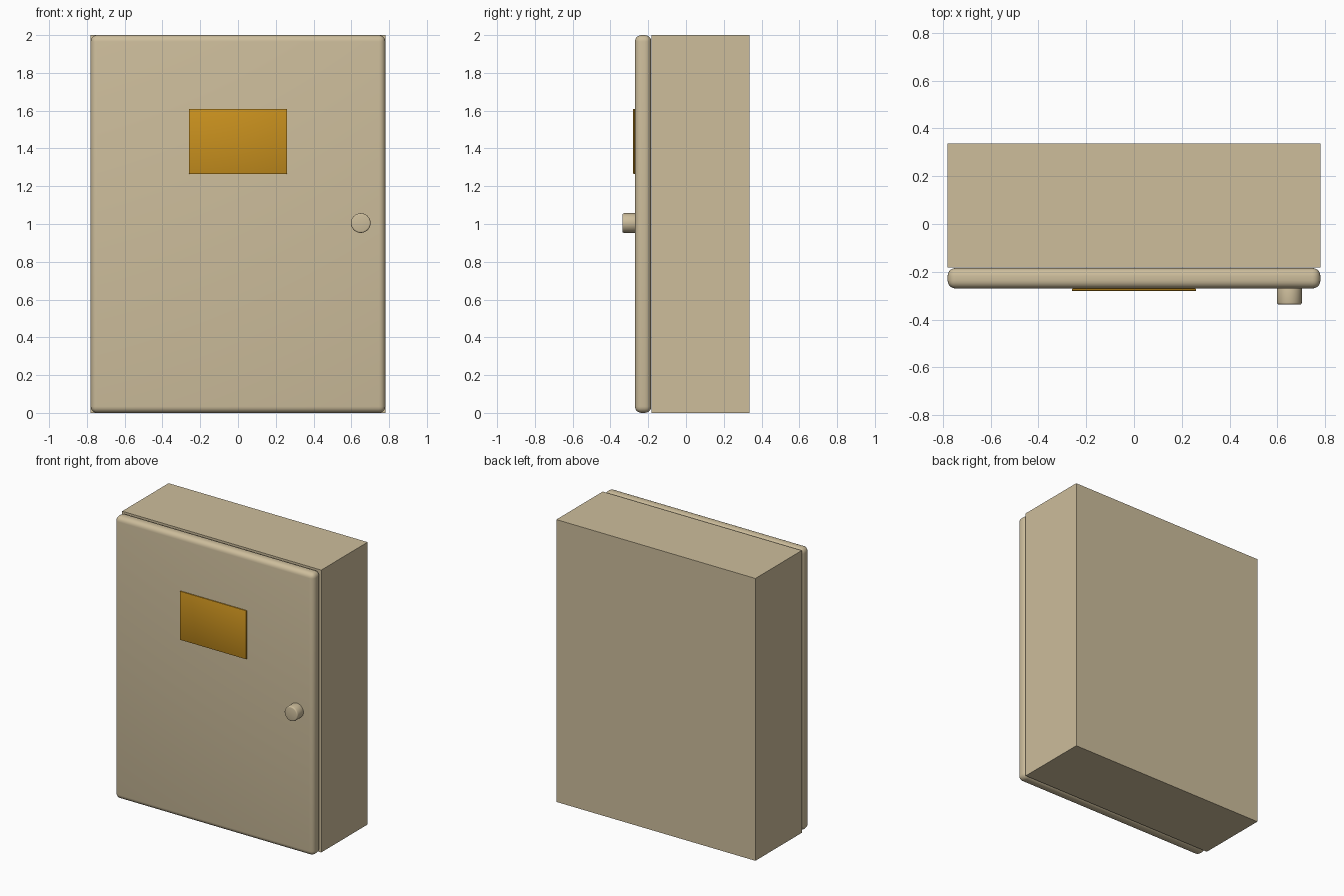
import bpy
import math

if "Cube" in bpy.data.objects:
    bpy.data.objects.remove(bpy.data.objects["Cube"])


def material(name, rgb):
    m = bpy.data.materials.new(name)
    m.diffuse_color = (*rgb, 1)
    m.use_nodes = True
    m.node_tree.nodes["Principled BSDF"].inputs["Base Color"].default_value = m.diffuse_color
    return m


beige = material("beige paint", (0.61, 0.51, 0.33))
amber = material("amber label", (0.58, 0.28, 0.013))


def finish(obj, name, mat, bevel, segments):
    obj.name = name
    obj.data.materials.append(mat)
    if bevel:
        mod = obj.modifiers.new("rounded edges", "BEVEL")
        mod.width = bevel
        mod.segments = segments
        mod.limit_method = "ANGLE"
        bpy.ops.object.modifier_apply(modifier=mod.name)
        bpy.ops.object.shade_smooth_by_angle(angle=math.radians(35))
    return obj


def box(name, x, y, z, mat, bevel=0, segments=1):
    """Box from (min, max) ranges on each axis."""
    ranges = (x, y, z)
    bpy.ops.mesh.primitive_cube_add(size=1, location=[(a + b) / 2 for a, b in ranges])
    obj = bpy.context.object
    obj.scale = [b - a for a, b in ranges]
    bpy.ops.object.transform_apply(location=False, rotation=False, scale=True)
    return finish(obj, name, mat, bevel, segments)


# Cabinet body
box("cabinet_body", (-0.78, 0.78), (-0.182, 0.337), (0, 2), beige)

# Door with rounded edges
box("door", (-0.78, 0.78), (-0.27, -0.184), (0, 2), beige, 0.034, 5)

# Label plate
box("label_plate", (-0.26, 0.26), (-0.28, -0.2705), (1.265, 1.61), amber, 0.003, 2)

# Round door knob
bpy.ops.mesh.primitive_cylinder_add(
    vertices=32, radius=0.052, depth=0.075,
    location=(0.65, -0.2995, 1.005), rotation=(math.pi / 2, 0, 0))
finish(bpy.context.object, "door_knob", beige, 0.008, 3)
